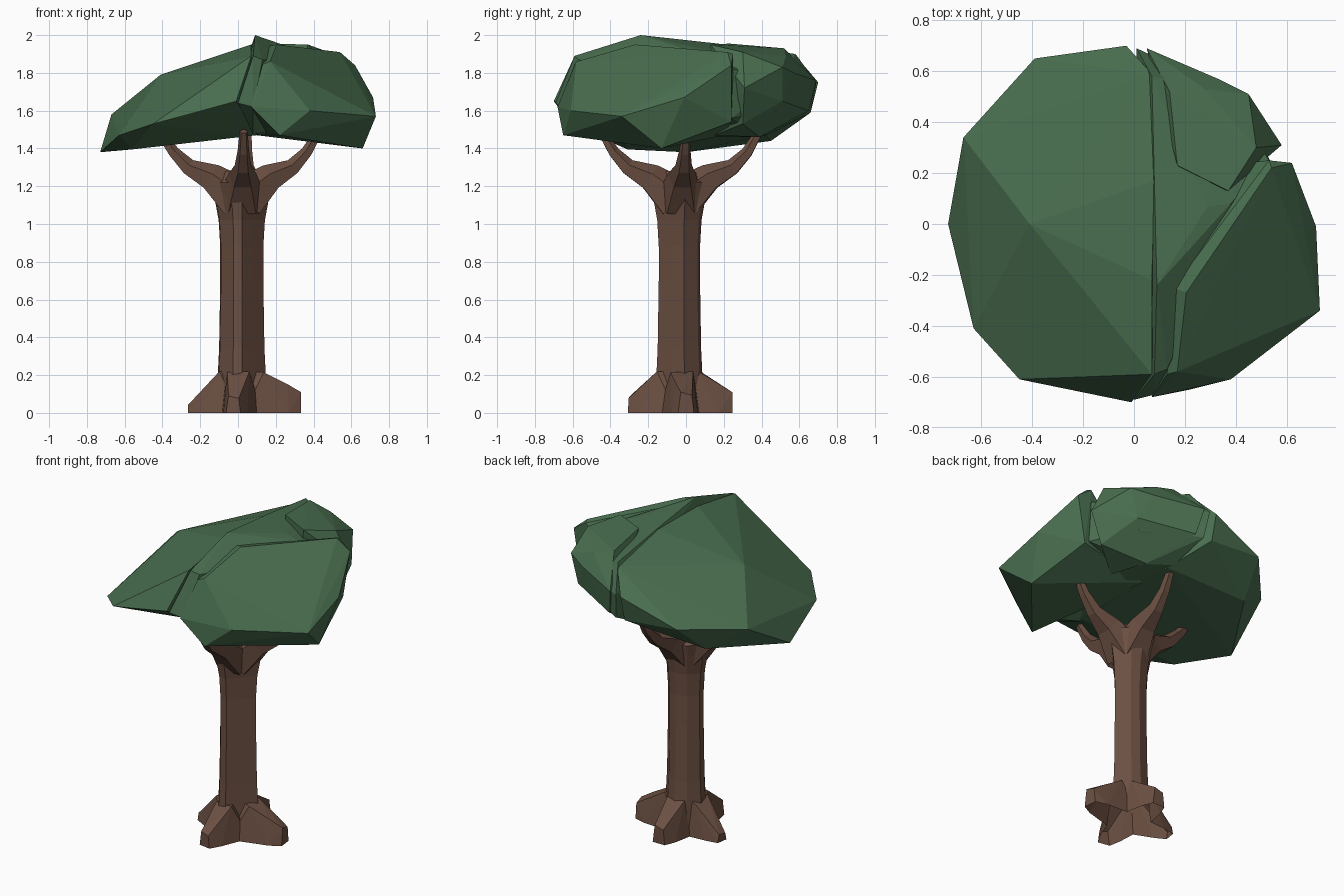
import bpy, bmesh, math
from mathutils import Vector

if "Cube" in bpy.data.objects:
    bpy.data.objects.remove(bpy.data.objects["Cube"])


def material(name, rgb):
    m = bpy.data.materials.new(name)
    m.diffuse_color = (*rgb, 1)
    m.use_nodes = True
    m.node_tree.nodes["Principled BSDF"].inputs["Base Color"].default_value = m.diffuse_color
    return m


BARK = material("bark brown", (0.150, 0.080, 0.055))
LEAF = material("leaf green", (0.066, 0.155, 0.078))


def finish(bm, name, mat):
    bmesh.ops.recalc_face_normals(bm, faces=bm.faces[:])
    me = bpy.data.meshes.new(name)
    bm.to_mesh(me)
    bm.free()
    me.materials.append(mat)
    ob = bpy.data.objects.new(name, me)
    bpy.context.collection.objects.link(ob)
    return ob


def hull(name, points, mat):
    """Faceted solid wrapped around a few corner points."""
    bm = bmesh.new()
    for p in points:
        bm.verts.new(p)
    bmesh.ops.convex_hull(bm, input=bm.verts[:])
    loose = [v for v in bm.verts if not v.link_faces]
    bmesh.ops.delete(bm, geom=loose, context='VERTS')
    return finish(bm, name, mat)


def loft(name, rings, mat):
    """Skin a list of rings that have equal point counts."""
    bm = bmesh.new()
    vr = [[bm.verts.new(p) for p in r] for r in rings]
    n = len(vr[0])
    for a, b in zip(vr, vr[1:]):
        for i in range(n):
            j = (i + 1) % n
            bm.faces.new((a[i], a[j], b[j], b[i]))
    bm.faces.new(vr[0])
    bm.faces.new(vr[-1])
    return finish(bm, name, mat)


def branch(name, path, radii, sides=5):
    rings = []
    for i, p in enumerate(path):
        d = (Vector(path[min(i + 1, len(path) - 1)]) - Vector(path[max(i - 1, 0)])).normalized()
        u = d.cross(Vector((0, 0, 1))).normalized()
        w = u.cross(d)
        rings.append([Vector(p) + radii[i] * (u * math.cos(t) + w * math.sin(t))
                      for t in (math.tau * k / sides + math.pi / 2 for k in range(sides))])
    return loft(name, rings, BARK)


def union(name, parts):
    """Fuse overlapping solids into one skin and drop the sources."""
    base = parts[0]
    for p in parts[1:]:
        m = base.modifiers.new("join", 'BOOLEAN')
        m.operation, m.solver, m.object = 'UNION', 'EXACT', p
    dg = bpy.context.evaluated_depsgraph_get()
    me = bpy.data.meshes.new_from_object(base.evaluated_get(dg))
    base.modifiers.clear()
    base.data = me
    base.name = name
    for p in parts[1:]:
        bpy.data.objects.remove(p)
    return base


# Trunk: one irregular cross-section scaled up the height, flared under the branches
CX, CY = 0.02, -0.035
section = [(.14, -.01), (.075, .065), (.02, .08), (-.05, .06), (-.10, 0), (-.095, -.05),
           (-.025, -.148), (.02, -.15), (.085, -.075)]
trunk_profile = [(0.0, 1.1), (0.2, 1.06), (0.34, 1.0), (0.7, .95), (0.88, .95),
                 (1.02, 1.02), (1.15, 1.22), (1.22, 1.35), (1.28, .75)]
wood = [loft("trunk", [[(CX + s * (x - CX), CY + s * (y - CY), z) for x, y in section]
                       for z, s in trunk_profile], BARK)]

# Roots: wedges with blunt narrow ends: tip x, tip y, end height, half width
for name, tx, ty, h, w in (("right_root", .33, .0, .11, .07), ("back_root", .02, .245, .11, .07),
                           ("left_root", -.26, .01, .05, .06), ("front_root", -.025, -.30, .09, .065)):
    c, tip = Vector((CX, CY, 0)), Vector((tx, ty, 0))
    d = (tip - c).normalized()
    s = Vector((-d.y, d.x, 0))
    up = Vector((0, 0, 1))
    shoulder = tip - d * .07
    wood.append(hull(name, [
        tip + s * w * .6, tip - s * w * .6, tip + s * w * .45 + up * h * .85, tip - s * w * .4 + up * h,
        shoulder + s * w, shoulder - s * w, shoulder + s * w * .6 + up * (h + .03),
        shoulder - s * w * .6 + up * (h + .04),
        c + s * .11, c - s * .11, c + d * .11 + s * .06 + up * .22,
        c + d * .11 - s * .06 + up * .215, c + up * .22], BARK))

# Branches: four tapering limbs reaching into the canopy
for name, tx, ty, tz in (("left_branch", -.41, .0, 1.475), ("right_branch", .43, .0, 1.49),
                         ("front_branch", .03, -.45, 1.49), ("back_branch", .05, .395, 1.50)):
    c, t = Vector((CX, CY, 0)), Vector((tx, ty, 0))
    path = []
    for f, z in ((.05, 1.13), (.38, 1.245), (.66, 1.30), (.84, 1.38), (1.0, tz)):
        p = c.lerp(t, f)
        path.append((p.x, p.y, z))
    wood.append(branch(name, path, (.125, .078, .046, .032, .022)))

# Fuse the wood and open it at the ground
tree = union("trunk_with_roots_and_branches", wood)
bm = bmesh.new()
bm.from_mesh(tree.data)
ground = [f for f in bm.faces if f.calc_center_median().z < .002]
bmesh.ops.delete(bm, geom=ground, context='FACES')
bm.to_mesh(tree.data)
bm.free()

# Canopy: large left lobe
left = hull("canopy_left", [
    (-.73, 0, 1.38), (-.67, .34, 1.58), (-.63, -.41, 1.47), (-.45, -.61, 1.53),
    (-.29, -.64, 1.57), (-.01, -.70, 1.65), (-.39, .65, 1.62), (-.03, .70, 1.75),
    (-.41, 0, 1.79), (.07, -.59, 1.89), (.08, .17, 1.95), (.07, -.22, 1.95),
    (-.56, -.31, 1.395), (-.10, -.40, 1.47), (.10, -.35, 1.47), (.10, .42, 1.47),
    (-.03, .66, 1.59), (-.45, .45, 1.44), (.07, .59, 1.88)], LEAF)

# Canopy: middle ridge between the lobes
middle = hull("canopy_middle", [
    (.09, -.24, 2.0), (.08, .17, 1.955), (.07, .58, 1.90), (.29, .07, 1.93), (.38, .08, 1.90),
    (.08, -.59, 1.89), (.13, -.57, 1.87), (0, -.69, 1.64), (.08, -.67, 1.62), (.01, .69, 1.75),
    (.38, .52, 1.77), (.36, .48, 1.60), (.03, .66, 1.59), (.53, .25, 1.82), (.54, .24, 1.56),
    (.08, -.38, 1.475), (.08, .45, 1.48), (.24, .38, 1.46)], LEAF)

# Canopy: right front lobe
right = hull("canopy_right", [
    (.205, -.27, 1.95), (.155, -.25, 1.94), (.17, -.58, 1.86), (.13, -.59, 1.845), (.07, -.68, 1.62),
    (.38, -.61, 1.60), (.36, -.55, 1.50), (.73, -.34, 1.57), (.715, -.01, 1.67),
    (.54, .22, 1.91), (.62, .24, 1.84), (.53, .25, 1.90), (.66, -.13, 1.40),
    (.57, .24, 1.54), (.22, -.65, 1.47), (.10, .20, 1.47)], LEAF)

# Canopy: back right lobe
back = hull("canopy_back", [
    (.14, .52, 1.93), (.17, .23, 1.955), (.37, .13, 1.95), (.48, .30, 1.91), (.45, .51, 1.83),
    (.28, .53, 1.89), (.58, .31, 1.72), (.33, .57, 1.80), (.05, .69, 1.76),
    (.08, .65, 1.60), (.40, .51, 1.65), (.50, .30, 1.53), (.24, .39, 1.46), (.30, .15, 1.47)], LEAF)

union("canopy", [left, middle, right, back])
